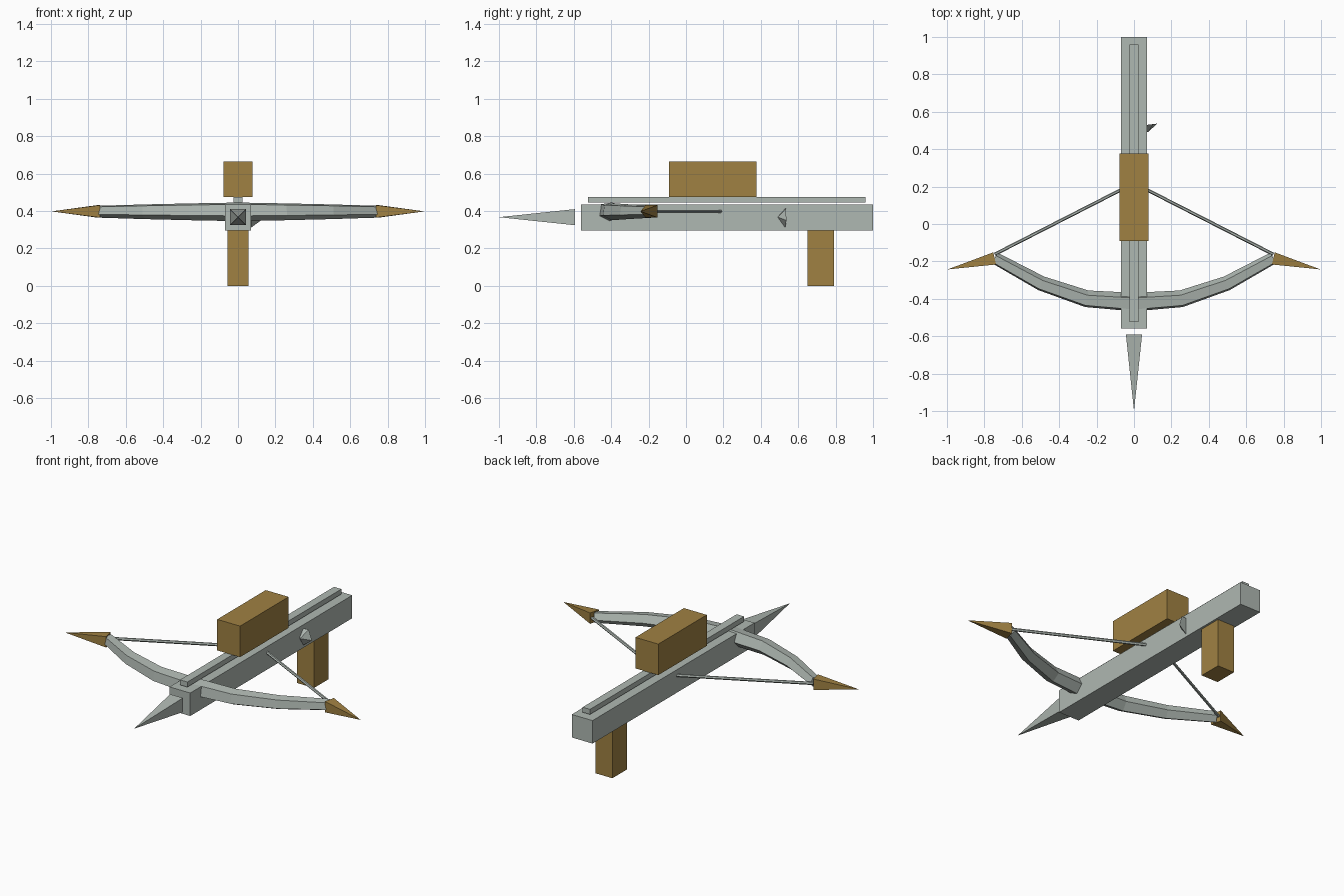
import bpy, bmesh, math
from mathutils import Vector

if "Cube" in bpy.data.objects:
    bpy.data.objects.remove(bpy.data.objects["Cube"])


def material(name, rgb):
    m = bpy.data.materials.new(name)
    m.diffuse_color = (*rgb, 1)
    m.use_nodes = True
    m.node_tree.nodes["Principled BSDF"].inputs["Base Color"].default_value = m.diffuse_color
    return m


STEEL = material("grey_steel", (0.43, 0.48, 0.445))
WOOD = material("brown_wood", (0.35, 0.22, 0.055))
UP = Vector((0, 0, 1))


def finish(name, bm, mat):
    bmesh.ops.recalc_face_normals(bm, faces=bm.faces)
    me = bpy.data.meshes.new(name)
    bm.to_mesh(me)
    bm.free()
    me.materials.append(mat)
    ob = bpy.data.objects.new(name, me)
    bpy.context.collection.objects.link(ob)
    return ob


def box(name, lo, hi, mat):
    bm = bmesh.new()
    bmesh.ops.create_cube(bm, size=1)
    for v in bm.verts:
        v.co = [(a + b) / 2 + c * (b - a) for a, b, c in zip(lo, hi, v.co)]
    return finish(name, bm, mat)


def tube(name, path, radii, sides, start, mat):
    """Sweep a regular polygon along a path; a zero radius makes a point."""
    path = [Vector(p) for p in path]
    bm = bmesh.new()
    rings = []
    for i, (p, r) in enumerate(zip(path, radii)):
        t = (path[min(i + 1, len(path) - 1)] - path[max(i - 1, 0)]).normalized()
        side = t.cross(UP).normalized()
        up = side.cross(t)
        ring = []
        for k in range(sides):
            a = math.radians(start) + k * math.tau / sides
            ring.append(bm.verts.new(p + r * (math.cos(a) * side + math.sin(a) * up)))
        rings.append(ring)
    for a, b in zip(rings, rings[1:]):
        for k in range(sides):
            n = (k + 1) % sides
            bm.faces.new((a[k], a[n], b[n], b[k]))
    bm.faces.new(rings[0])
    bm.faces.new(rings[-1])
    bmesh.ops.remove_doubles(bm, verts=bm.verts, dist=1e-5)
    return finish(name, bm, mat)


# Stock, top rail, magazine and grip
box("stock", (-0.07, -0.56, 0.295), (0.07, 1.0, 0.435), STEEL)
box("rail", (-0.025, -0.523, 0.445), (0.025, 0.96, 0.476), STEEL)
box("magazine", (-0.077, -0.09, 0.476), (0.077, 0.377, 0.665), WOOD)
box("grip", (-0.057, 0.65, 0.0), (0.057, 0.79, 0.295), WOOD)

# Spike in front of the stock
tube("front_spike", [(0, -0.592, 0.367), (0, -1.0, 0.367)],
     [0.061, 0], 4, 45, STEEL)

# Small cone on the right side of the stock
tube("trigger_stud", [(0.07, 0.53, 0.367), (0.075, 0.49, 0.367)],
     [0.056, 0], 5, -18, STEEL)

# Five-sided bow, tapering to both ends
half = [(0.253, -0.402), (0.497, -0.319), (0.745, -0.183)]
pts = [(-x, y) for x, y in reversed(half)] + [(0, -0.42)] + half
tube("bow", [(x, y, 0.398) for x, y in pts],
     [0.034, 0.042, 0.048, 0.053, 0.048, 0.042, 0.034], 5, 45, STEEL)

# Wooden bow tips and strings on each side
for s, label in ((-1, "left"), (1, "right")):
    tube(label + "_bow_tip", [(s * 0.745, -0.184, 0.398), (s * 0.997, -0.243, 0.398)],
         [0.047, 0], 4, 45, WOOD)
    tube(label + "_string", [(s * 0.745, -0.162, 0.398), (s * 0.03, 0.203, 0.398)],
         [0.009, 0.009], 6, 0, STEEL)
